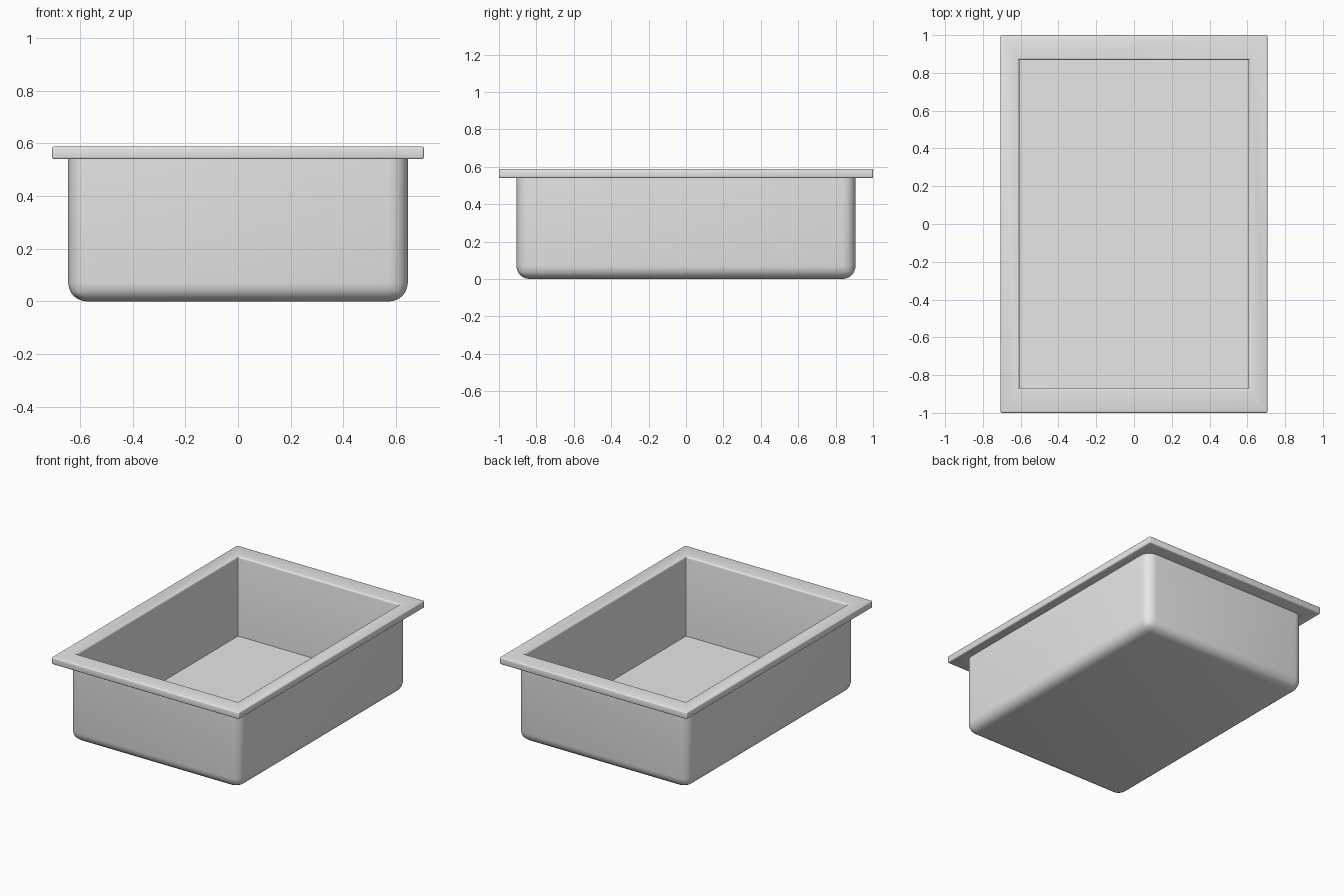
import bpy, bmesh
from math import radians

if "Cube" in bpy.data.objects:
    bpy.data.objects.remove(bpy.data.objects["Cube"], do_unlink=True)

grey = bpy.data.materials.new("light grey")
grey.use_nodes = True
grey.diffuse_color = (0.8, 0.8, 0.8, 1)
grey.node_tree.nodes["Principled BSDF"].inputs["Base Color"].default_value = (0.8, 0.8, 0.8, 1)


def stacked_rings(name, rings, caps, bevels):
    """Skin rectangular rings (half x, half y, z), cap some, then round edges by rule."""
    bm = bmesh.new()
    loops = [[bm.verts.new((sx * x, sy * y, z))
              for sx, sy in ((-1, -1), (1, -1), (1, 1), (-1, 1))] for x, y, z in rings]
    for a, b in zip(loops, loops[1:]):
        for i in range(4):
            j = (i + 1) % 4
            bm.faces.new((a[i], a[j], b[j], b[i]))
    for c in caps:
        bm.faces.new(loops[c] if c else loops[c][::-1])
    level = {v: n for n, loop in enumerate(loops) for v in loop}
    groups = [([e for e in bm.edges if tuple(sorted(level[v] for v in e.verts)) in pairs], r, s)
              for pairs, r, s in bevels]
    for edges, radius, segments in groups:
        bmesh.ops.bevel(bm, geom=edges, offset=radius, segments=segments,
                        profile=0.5, affect='EDGES', clamp_overlap=True)
    mesh = bpy.data.meshes.new(name)
    bm.to_mesh(mesh)
    bm.free()
    mesh.materials.append(grey)
    obj = bpy.data.objects.new(name, mesh)
    bpy.context.collection.objects.link(obj)
    bpy.ops.object.select_all(action='DESELECT')
    obj.select_set(True)
    bpy.context.view_layer.objects.active = obj
    bpy.ops.object.shade_smooth_by_angle(angle=radians(35))
    return obj


# Outer shell: open box with rounded bottom and upright corners
stacked_rings("outer_shell", [(0.645, 0.907, 0), (0.645, 0.907, 0.56)], [0],
              [({(0, 0), (0, 1)}, 0.07, 6)])

# Flat rim flowing over a rounded lip into the square-cornered basin
stacked_rings("rim_and_basin",
              [(0.607, 0.868, 0.54), (0.707, 1.0, 0.54), (0.707, 1.0, 0.588),
               (0.607, 0.868, 0.588), (0.607, 0.868, 0.045)], [4],
              [({(1, 1), (2, 2), (1, 2)}, 0.008, 3), ({(3, 3)}, 0.013, 4)])
